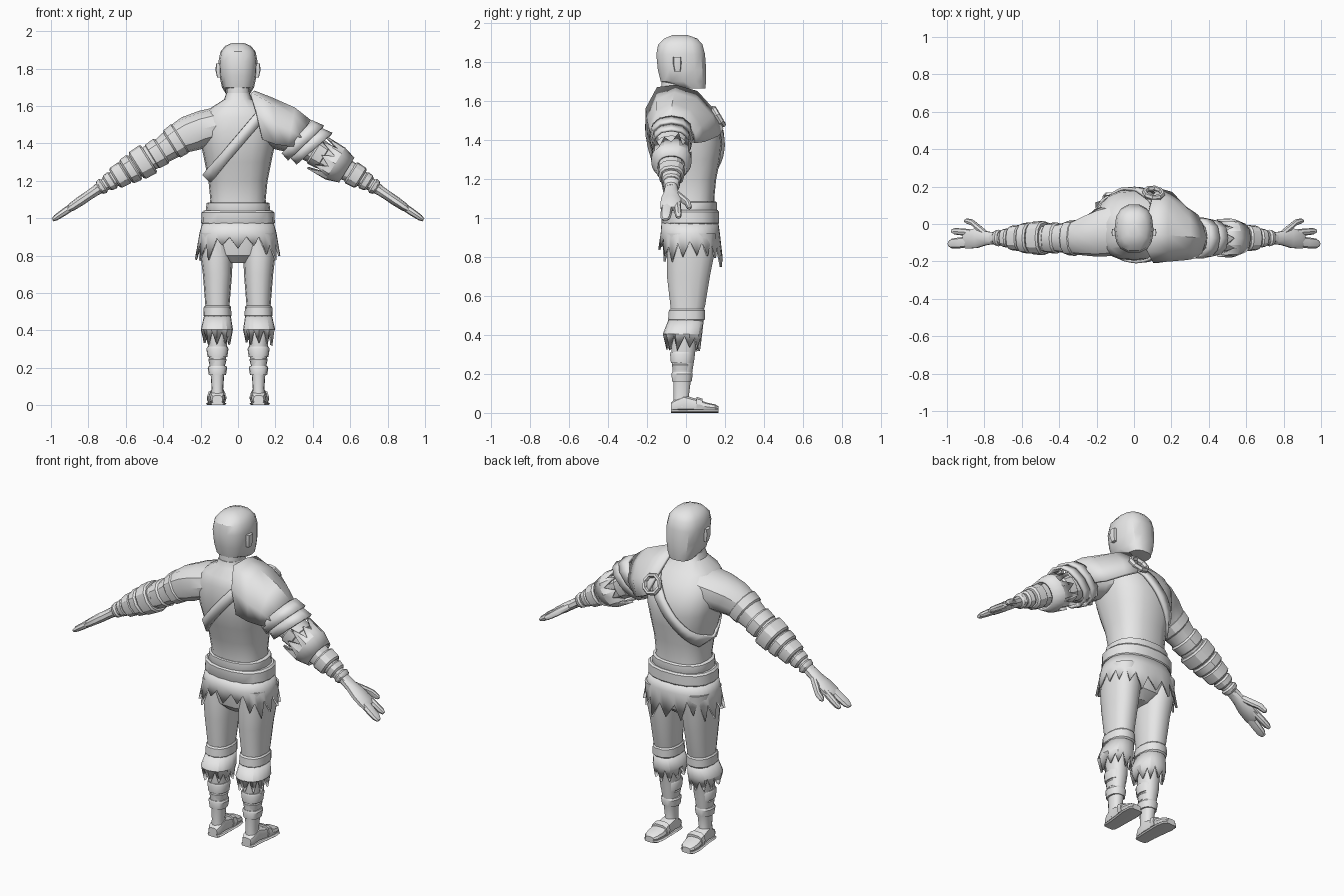
import bpy, bmesh, math, random
from mathutils import Vector as V

random.seed(4)
grey = bpy.data.materials.new("plain_grey")
grey.diffuse_color = (0.8, 0.8, 0.8, 1)


def make(name, verts, faces, thick=0, angle=32):
    me = bpy.data.meshes.new(name)
    me.from_pydata([tuple(v) for v in verts], [], faces)
    bm = bmesh.new()
    bm.from_mesh(me)
    bmesh.ops.recalc_face_normals(bm, faces=bm.faces)
    bm.to_mesh(me)
    bm.free()
    me.materials.append(grey)
    ob = bpy.data.objects.new(name, me)
    bpy.context.collection.objects.link(ob)
    if thick:
        m = ob.modifiers.new("thickness", "SOLIDIFY")
        m.thickness, m.offset = thick, 0
    bpy.ops.object.select_all(action='DESELECT')
    ob.select_set(True)
    bpy.context.view_layer.objects.active = ob
    bpy.ops.object.shade_smooth_by_angle(angle=math.radians(angle))
    return ob


def ring(c, u, v, n=12, p=0.85):
    """Rounded loop of n points around c, spanned by half-axes u and v."""
    out = []
    for i in range(n):
        a = 2 * math.pi * i / n
        s, k = math.sin(a), math.cos(a)
        out.append(c + u * math.copysign(abs(k) ** p, k) + v * math.copysign(abs(s) ** p, s))
    return out


def strips(rows, closed=True):
    n = len(rows[0])
    return [(r * n + i, r * n + (i + 1) % n, (r + 1) * n + (i + 1) % n, (r + 1) * n + i)
            for r in range(len(rows) - 1) for i in range(n if closed else n - 1)]


def loft(name, rows):
    n = len(rows[0])
    verts = [v for r in rows for v in r]
    caps = [tuple(range(n)), tuple(range(len(verts) - n, len(verts)))]
    return make(name, verts, strips(rows) + caps)


def upright(name, secs, cx=0, n=14, p=0.85):
    """Loft of level sections (z, half width, back y, front y[, x shift])."""
    rows = []
    for s in secs:
        z, hx, y0, y1 = s[:4]
        x = cx + (math.copysign(s[4], cx) if len(s) > 4 else 0)
        rows.append(ring(V((x, (y0 + y1) / 2, z)), V((hx, 0, 0)), V((0, (y1 - y0) / 2, 0)), n, p))
    return loft(name, rows)


def fringe(name, top, bottom, drop, mid=None):
    """Ragged hem: bottom loop points alternate between short and long teeth."""
    low = []
    for i, (a, b) in enumerate(zip(top, bottom)):
        f = random.uniform(0.8, 1.0) if i % 2 else random.uniform(0.42, 0.58)
        low.append(a + (b - a) * f * drop(i / len(top)))
    rows = [top, mid, low] if mid else [top, low]
    return make(name, [v for r in rows for v in r], strips(rows), 0.012, 20)


# Torso, neck and head
TORSO = [(0.98, .165, -.11, .15), (1.10, .148, -.11, .145), (1.20, .158, -.13, .155),
         (1.30, .178, -.165, .175), (1.38, .195, -.185, .185), (1.46, .205, -.195, .175),
         (1.54, .19, -.19, .13), (1.59, .145, -.175, .08), (1.635, .075, -.14, .03), (1.67, .062, -.13, .01)]
upright("torso", TORSO, n=20, p=0.8)
upright("neck", [(1.60, .066, -.13, .02), (1.73, .062, -.125, 0)])
upright("head", [(1.665, .065, -.03, .1), (1.70, .086, -.132, .106), (1.76, .099, -.147, .106),
                 (1.84, .104, -.155, .1), (1.89, .094, -.145, .087), (1.92, .07, -.115, .06),
                 (1.938, .03, -.07, .01)], p=0.78)
for s in (-1, 1):
    upright("ear", [(1.752, .012, -.058, -.028), (1.79, .02, -.066, -.024), (1.826, .018, -.066, -.024)],
            s * .1, n=8, p=.5)

# Pelvis, belt and ragged skirt
upright("pelvis", [(1.0, .172, -.11, .155), (.88, .186, -.105, .155), (.80, .15, -.09, .13), (.76, .06, -.05, .08)])
upright("belt", [(.965, .19, -.122, .165), (.975, .197, -.128, .172), (1.03, .195, -.128, .172), (1.04, .185, -.12, .165)], n=18)
upright("waist_wrap", [(1.03, .168, -.118, .158), (1.04, .173, -.122, .162), (1.08, .168, -.12, .16), (1.085, .158, -.115, .153)], n=18)


def hem(t):  # t = .25 is the front, .75 the back
    return 1.15 if abs(t - .25) < .06 else (.72 if abs(t - .75) < .1 else 1)


N = 36
fringe("ragged_skirt", ring(V((0, .02, .975)), V((.185, 0, 0)), V((0, .14, 0)), N),
       ring(V((0, .02, .77)), V((.23, 0, 0)), V((0, .165, 0)), N), hem,
       ring(V((0, .022, .92)), V((.2, 0, 0)), V((0, .146, 0)), N))


# Diagonal strap lying on the torso, front and back
def torso_y(x, z, side):
    for a, b in zip(TORSO, TORSO[1:]):
        if a[0] <= z <= b[0]:
            f = (z - a[0]) / (b[0] - a[0])
            hx, y0, y1 = [a[i] + (b[i] - a[i]) * f for i in (1, 2, 3)]
            r = min(1, abs(x) / hx)
            return (y0 + y1) / 2 + side * ((y1 - y0) / 2 * (1 - r ** 2.5) ** .4 + .008)


rows = [[], []]
for side, order in ((1, range(13)), (-1, range(12, -1, -1))):
    for i in order:
        x = -.165 + .295 * i / 12
        z = 1.215 + 1.17 * (x + .165)
        for k, w in enumerate((-1, 1)):
            px, pz = x + .02 * w, z - .02 * w
            rows[k].append(V((px, torso_y(px, pz, side), pz)))
make("chest_strap", rows[0] + rows[1], strips(rows), .016)

# Legs with knee bands, ragged cuffs, shin wraps and feet
for s in (-1, 1):
    cx = s * .11
    upright("leg", [(.92, .085, -.10, .155, -.01), (.80, .086, -.10, .145, -.004), (.70, .078, -.10, .125),
                    (.55, .066, -.082, .1), (.42, .056, -.08, .06), (.28, .048, -.075, .045),
                    (.16, .036, -.066, .025), (.09, .031, -.064, .016), (.03, .037, -.068, .03)], cx)
    upright("knee_band", [(.472, .07, -.088, .092), (.48, .075, -.094, .1), (.525, .073, -.09, .1), (.533, .066, -.082, .094)], cx)
    fringe("knee_cuff", ring(V((cx, .0, .475)), V((.066, 0, 0)), V((0, .085, 0)), 20),
           ring(V((cx + s * .003, -.015, .31)), V((.068, 0, 0)), V((0, .08, 0)), 20), lambda t: 1,
           ring(V((cx + s * .003, -.018, .405)), V((.08, 0, 0)), V((0, .095, 0)), 20))
    for z, h, r in ((.285, .028, .057), (.235, .018, .047), (.185, .024, .05)):
        upright("shin_wrap", [(z - h, r - .004, -.022 - r, -.02 + r), (z + h * .6, r + .002, -.026 - r, -.014 + r),
                              (z + h, r - .003, -.022 - r, -.018 + r)], cx)
    foot = [(-.078, .028, .045), (-.06, .038, .06), (-.01, .04, .085), (.05, .045, .066), (.11, .05, .045), (.15, .044, .036), (.168, .026, .026)]
    loft("foot", [ring(V((cx + s * .06 * max(0, y), y, h / 2 + .008)), V((w, 0, 0)), V((0, 0, h / 2)), 10, .7) for y, w, h in foot])
    loft("sole", [ring(V((cx + s * .06 * max(0, y), y, .008)), V((w + .005, 0, 0)), V((0, 0, .008)), 8, .5) for y, w, h in foot])
    loft("foot_strap", [ring(V((cx + s * .004, y, h / 2 + .006)), V((w, 0, 0)), V((0, 0, h / 2)), 10, .7)
                        for y, w, h in ((.055, .051, .078), (.085, .053, .068))])

# Arms, wraps and hands
AXIS = [(.10, 1.50), (.20, 1.475), (.305, 1.43), (.40, 1.365), (.515, 1.295), (.62, 1.235), (.72, 1.175), (1.0, .985)]


def arm_ring(s, x, r, w, y=-.075, n=12, tilt=0, lift=0):
    for a, b in zip(AXIS, AXIS[1:]):
        if a[0] <= x <= b[0]:
            z = a[1] + (b[1] - a[1]) * (x - a[0]) / (b[0] - a[0])
    slope = .2 if x < .25 else .53
    return ring(V((s * x, y, z + lift)), V((s * (slope * r + tilt), 0, .85 * r)), V((0, w, 0)), n)


def band(name, s, x0, x1, r, w):
    e = .008
    loft(name, [arm_ring(s, x0, r - e, w - e), arm_ring(s, x0 + e, r, w),
                arm_ring(s, x1 - e, r - .004, w - .004), arm_ring(s, x1, r - .014, w - .014)])


for s in (-1, 1):
    loft("arm", [arm_ring(s, x, r, w, y) for x, r, w, y in (
        (.10, .11, .14, -.03), (.19, .112, .13, -.045), (.25, .1, .11, -.06), (.31, .086, .092, -.072), (.40, .07, .076, -.075),
        (.515, .068, .07, -.08), (.62, .052, .056, -.08), (.70, .036, .036, -.078), (.76, .028, .03, -.076))])
    band("upper_arm_wrap", s, .305, .36, .09, .096)
    band("elbow_wrap", s, .405, .465, .078, .084)
    if s < 0:
        band("forearm_wrap", s, .475, .545, .088, .092)
        band("forearm_wrap", s, .55, .60, .078, .084)
    else:
        fringe("elbow_cuff", arm_ring(s, .58, .072, .074, n=20), arm_ring(s, .42, .1, .1, n=20),
               lambda t: 1, arm_ring(s, .52, .094, .098, n=20))
    band("forearm_wrap", s, .60, .66, .066, .07)
    band("wrist_wrap", s, .665, .705, .05, .052)
    band("wrist_wrap", s, .715, .745, .043, .045)
    loft("palm", [arm_ring(s, x, r, w, y, 10) for x, r, w, y in (
        (.73, .028, .03, -.076), (.79, .026, .038, -.076), (.84, .026, .054, -.076), (.89, .023, .054, -.08), (.91, .014, .046, -.084))])
    for name, tip, w, y0, y1 in (("outer_fingers", .992, .028, -.095, -.106), ("index_finger", .975, .018, -.046, -.038)):
        loft(name, [arm_ring(s, .87 + (tip - .87) * t, r, w * f, y0 + (y1 - y0) * t, 8)
                    for t, r, f in ((0, .02, 1), (.5, .019, 1.05), (.85, .016, .95), (1, .008, .5))])
    loft("thumb", [arm_ring(s, x, r, w, y, 8) for x, r, w, y in (
        (.79, .018, .02, -.055), (.835, .02, .02, -.018), (.865, .018, .017, .008), (.895, .015, .014, .016), (.905, .007, .007, .017))])

# Shoulder armour on one side: draped plate from neck to upper arm
PLATE = [[(.13, .185, 1.455), (.10, .15, 1.54), (.075, .055, 1.645), (.085, -.05, 1.675), (.07, -.145, 1.665), (.10, -.2, 1.56), (.13, -.2, 1.42)],
         [(.2, .165, 1.42), (.19, .13, 1.52), (.18, .05, 1.605), (.18, -.06, 1.638), (.18, -.145, 1.605), (.2, -.192, 1.5), (.2, -.19, 1.395)],
         [(.27, .09, 1.39), (.285, .075, 1.47), (.295, .02, 1.548), (.3, -.07, 1.585), (.295, -.145, 1.548), (.28, -.185, 1.47), (.265, -.175, 1.385)],
         [(.31, .045, 1.385), (.34, .042, 1.43), (.36, 0, 1.485), (.385, -.075, 1.518), (.36, -.15, 1.485), (.34, -.175, 1.43), (.31, -.165, 1.385)]]
make("shoulder_plate", [v for r in PLATE for v in r], strips(PLATE, False), .016, 40)
for x, r, t in ((.365, .098, .025), (.41, .088, .03)):
    rows = [arm_ring(1, x - .05, r, r + .004, tilt=t, lift=.012), arm_ring(1, x, r + .006, r + .006, tilt=t + .012, lift=.012)]
    make("shoulder_lame", rows[0] + rows[1], strips(rows), .014)

# Buckle ring at the front of the shoulder armour
RING_C, U, W = V((.105, .165, 1.52)), V((.8, -.1, .1)).normalized(), V((-.1, -.5, .85)).normalized()
out = U.cross(W)
rows = []
for i in range(9):
    a = 2 * math.pi * i / 8
    d = U * math.cos(a) + W * math.sin(a)
    rows.append(ring(RING_C + d * .05, d * .013, out * .016, 6, 1))
make("buckle_ring", [v for r in rows[:8] for v in r], [tuple(k % 48 for k in f) for f in strips(rows)])
